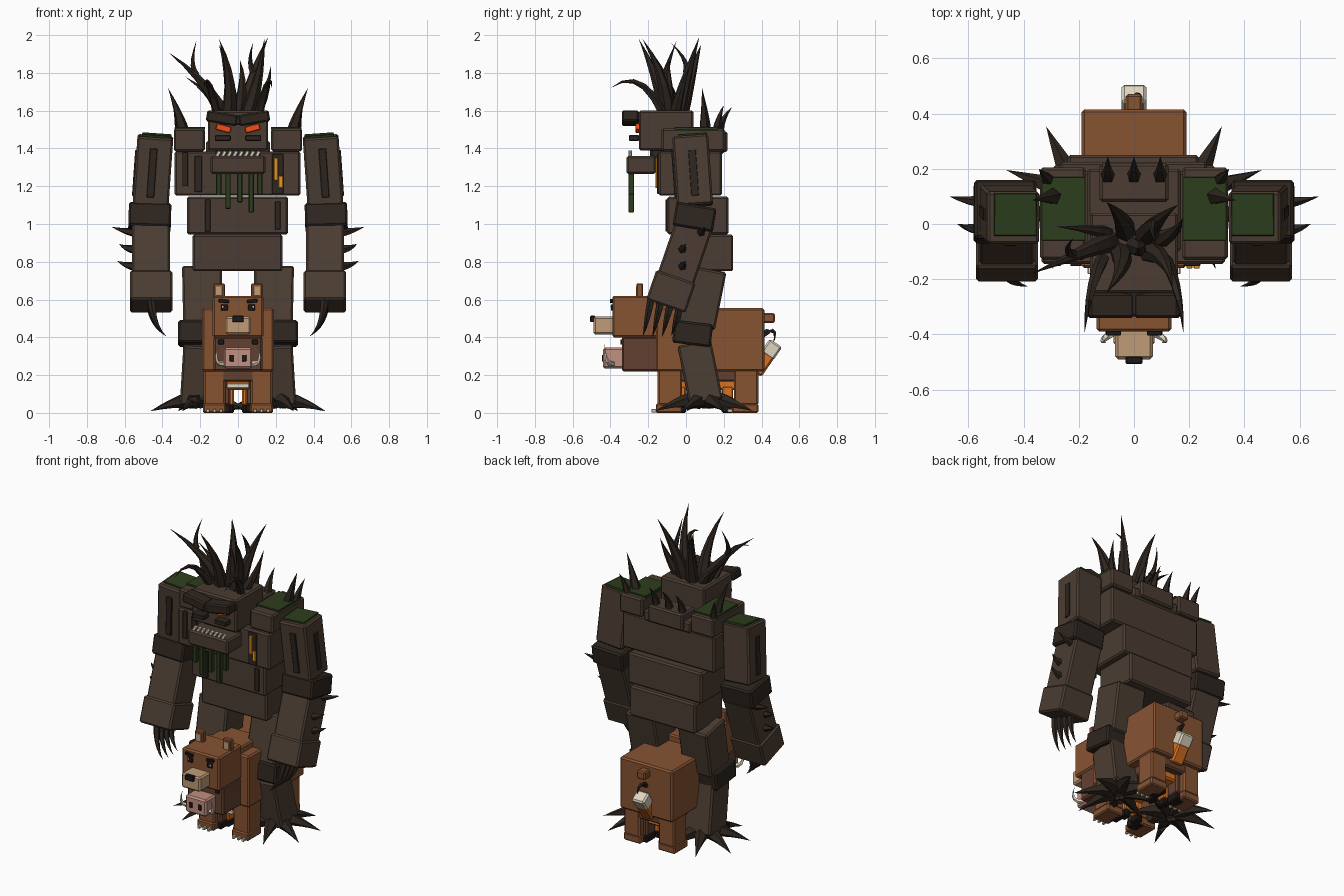
import bpy, bmesh, math
from mathutils import Vector, Euler


def mat(name, r, g, b):
    m = bpy.data.materials.new(name)
    m.diffuse_color = tuple((c / 255) ** 2.2 for c in (r, g, b)) + (1,)
    return m


BARK = mat("bark", 76, 63, 53)
DARK = mat("dark_bark", 50, 42, 36)
MOSS = mat("moss", 48, 64, 34)
GLOW = mat("ember", 245, 80, 30)
AMBER = mat("amber", 240, 150, 30)
BONE = mat("bone", 222, 212, 190)
FUR = mat("brown_fur", 134, 84, 54)
HIDE = mat("dark_hide", 98, 66, 52)
TAN = mat("tan", 190, 155, 118)
PINK = mat("pink", 192, 142, 128)
ORANGE = mat("orange_fur", 215, 112, 38)
BLACK = mat("black", 35, 31, 30)


def finish(bm, name, m):
    me = bpy.data.meshes.new(name)
    bm.to_mesh(me)
    bm.free()
    me.materials.append(m)
    ob = bpy.data.objects.new(name, me)
    bpy.context.collection.objects.link(ob)
    return ob


def box(name, c, size, m, rot=(0, 0, 0), bevel=0.01):
    """Chamfered block given by centre, size and rotation."""
    bm = bmesh.new()
    bmesh.ops.create_cube(bm, size=1)
    bmesh.ops.scale(bm, vec=size, verts=bm.verts)
    b = min(bevel, min(size) * 0.15)
    bmesh.ops.bevel(bm, geom=bm.edges[:], offset=b, segments=1, affect='EDGES')
    ob = finish(bm, name, m)
    ob.location, ob.rotation_euler = c, rot
    return ob


def span(name, x, y, z, m, bevel=0.01):
    """Block given by its ranges along the axes."""
    r = (x, y, z)
    return box(name, [(a + b) / 2 for a, b in r], [b - a for a, b in r], m, bevel=bevel)


def spike(name, a, ctrl, b, r, m=DARK, sides=5, steps=5):
    """Tapered spike along a quadratic curve."""
    a, ctrl, b = Vector(a), Vector(ctrl), Vector(b)
    bm = bmesh.new()
    rings = []
    for i in range(steps):
        t = i / steps
        p = a * (1 - t) ** 2 + ctrl * 2 * t * (1 - t) + b * t * t
        d = ((ctrl - a) * (1 - t) + (b - ctrl) * t).normalized()
        u = d.cross(Vector((0.31, 0.9, 0.23))).normalized()
        v = d.cross(u)
        rr = r * (1 - t ** 1.3)
        rings.append([bm.verts.new(p + rr * (u * math.cos(k * math.tau / sides) + v * math.sin(k * math.tau / sides)))
                      for k in range(sides)])
    tip = bm.verts.new(b)
    for k in range(sides):
        n = (k + 1) % sides
        for q, w in zip(rings, rings[1:]):
            bm.faces.new((q[k], q[n], w[n], w[k]))
        bm.faces.new((rings[-1][k], rings[-1][n], tip))
    bm.faces.new(rings[0][::-1])
    bmesh.ops.recalc_face_normals(bm, faces=bm.faces)
    return finish(bm, name, m)


# Trunk
span("chest", (-.335, .33), (-.145, .19), (1.15, 1.385), BARK)
span("waist", (-.27, .265), (-.1, .225), (.945, 1.145), BARK)
span("hips", (-.24, .235), (-.04, .25), (.75, .945), BARK)
span("neck", (-.17, .17), (-.1, .2), (1.37, 1.44), BARK)
span("back_hump", (-.125, .125), (.08, .22), (1.38, 1.49), BARK)
for i, x in enumerate((-.095, 0, .095)):
    spike("back_spike", (x, .17, 1.47), (x, .18, 1.55), (x, .245, 1.62), .028)
for x, w, y, z0, z1 in ((-.28, .03, -.147, 1.2, 1.38), (-.21, .04, -.147, 1.17, 1.36),
                        (.21, .06, -.147, 1.16, 1.37), (-.16, .03, -.102, .96, 1.13), (.21, .03, -.102, .97, 1.12)):
    span("bark_strip", (x - w / 2, x + w / 2), (y - .006, y + .01), (z0, z1), DARK)
span("chest_ember", (.19, .212), (-.162, -.14), (1.23, 1.35), AMBER)
span("chest_ember", (.215, .238), (-.162, -.14), (1.19, 1.255), AMBER)

# Head, face and jaw
span("head", (-.16, .16), (-.25, .04), (1.39, 1.6), BARK)
span("brow_bridge", (-.09, .09), (-.335, -.24), (1.525, 1.575), DARK)
span("jaw", (-.145, .145), (-.315, -.16), (1.265, 1.36), BARK)
span("jaw_joint", (-.12, .12), (-.19, -.02), (1.3, 1.4), DARK)
for s in (-1, 1):
    box("brow", (s * .085, -.295, 1.56), (.165, .09, .06), DARK, (0, -.17 * s, 0))
    box("eye", (s * .077, -.255, 1.507), (.08, .025, .034), GLOW, (0, -.25 * s, 0))
    box("cheek", (s * .08, -.275, 1.455), (.085, .055, .03), DARK)
    spike("forward_horn", (s * .11, -.12, 1.58), (s * .17, -.24, 1.84), (s * .18, -.4, 1.72), .025)
for i in range(8):
    box("tooth", (-.105 + i * .03, -.295, 1.37), (.018, .02, .036), BONE, (0, .5, 0), .003)
for x, z in ((-.102, 1.15), (-.053, 1.08), (.01, 1.115), (.07, 1.06), (.115, 1.155)):
    span("hanging_moss", (x - .014, x + .014), (-.305, -.275), (z, 1.28), MOSS)

# Branch crown
crown = [
    ((-.08, -.06, 1.57), (-.14, -.08, 1.74), (-.37, -.18, 1.91), .042),
    ((-.22, -.11, 1.79), (-.26, -.1, 1.84), (-.22, -.05, 1.97), .018),
    ((-.05, -.1, 1.57), (-.02, -.15, 1.78), (-.1, -.25, 1.98), .042),
    ((-.03, -.03, 1.57), (-.04, .03, 1.8), (-.1, .08, 1.95), .042),
    ((.04, -.05, 1.57), (.06, .0, 1.78), (.16, .07, 1.99), .045),
    ((.05, -.1, 1.57), (.12, -.1, 1.78), (.14, -.23, 1.98), .042),
    ((.0, -.08, 1.57), (.04, -.1, 1.75), (.01, -.09, 1.87), .036),
    ((.08, -.06, 1.57), (.16, -.04, 1.68), (.175, .02, 1.84), .034),
    ((-.09, -.04, 1.57), (-.12, -.02, 1.68), (-.28, -.01, 1.78), .03),
    ((.08, 0, 1.8), (.05, .02, 1.86), (.08, -.08, 1.96), .018)]
for a, c, b, r in crown:
    spike("crown_branch", a, c, b, r, sides=6)

for s in (-1, 1):
    # Shoulders
    span("shoulder", *(tuple(sorted((s * .175, s * .34))), (-.13, .205), (1.385, 1.505)), BARK)
    box("shoulder_moss", (s * .255, .055, 1.506), (.16, .23, .016), MOSS)
    spike("shoulder_spike", (s * .29, .1, 1.49), (s * .31, .1, 1.58), (s * .37, .085, 1.72), .034)
    spike("shoulder_spike", (s * .31, .16, 1.49), (s * .32, .17, 1.56), (s * .345, .2, 1.63), .025)
    # Arms
    box("upper_arm", (s * .45, .035, 1.28), (.19, .19, .37), BARK, (.07, -.07 * s, 0))
    box("arm_moss", (s * .43, .035, 1.467), (.155, .155, .016), MOSS, (.07, -.07 * s, 0))
    box("arm_strip", (s * .455, -.06, 1.27), (.04, .02, .26), DARK, (.07, -.07 * s, 0))
    box("arm_strip", (s * .547, .04, 1.27), (.012, .04, .24), DARK, (.07, -.07 * s, 0))
    box("elbow_cuff", (s * .467, .045, 1.035), (.225, .215, .125), DARK, (-.17, -.03 * s, 0))
    box("forearm", (s * .46, -.01, .84), (.2, .2, .34), BARK, (-.33, 0, 0))
    box("wrist_cuff", (s * .46, -.08, .643), (.225, .22, .165), BARK, (-.33, 0, 0))
    for y, z, l in ((.08, .97, .67), (-.02, .88, .63), (-.02, .79, .64)):
        spike("forearm_spike", (s * .545, y, z - .015), (s * .6, y, z - .01), (s * l, y + .02, z + .015), .025)
    for t in (-.08, -.027, .027, .08):
        y, z = -.107 + .94 * t, .58 - .32 * t
        spike("claw", (s * .46, y, z), (s * .45, y - .03, .46), (s * (.375 + .1 * abs(t)), y - .045, .4 + .1 * abs(t)), .022)
    # Legs
    box("thigh", (s * .188, .085, .61), (.21, .2, .31), BARK, (-.2, .02 * s, 0))
    box("knee", (s * .207, .035, .42), (.22, .205, .12), DARK, (-.12, 0, 0))
    box("shin", (s * .203, .075, .21), (.19, .18, .32), BARK, (.2, -.06 * s, 0))
    for i in range(8):
        a = math.radians(20 + 45 * i)
        dx, dy = s * math.cos(a), math.sin(a)
        spike("root_toe", (s * .2 + .03 * dx, .1 + .03 * dy, .07), (s * .2 + .13 * dx, .1 + .13 * dy, .07),
              (s * .2 + .28 * dx, .1 + .28 * dy, .01), .05)

# Bear
span("bear_body", (-.19, .19), (-.16, .415), (.22, .555), FUR)
span("bear_hump", (-.125, .125), (-.16, .06), (.54, .595), FUR)
span("bear_head", (-.135, .135), (-.39, -.15), (.4, .62), FUR)
span("bear_muzzle", (-.068, .068), (-.49, -.38), (.415, .51), TAN)
span("bear_nose", (-.03, .03), (-.507, -.48), (.48, .515), BLACK)
span("bear_tail", (-.03, .03), (.4, .47), (.475, .528), FUR)
for s in (-1, 1):
    box("bear_ear", (s * .1, -.245, .645), (.06, .035, .08), FUR)
    box("bear_ear_inner", (s * .1, -.262, .645), (.035, .008, .05), TAN)
    box("bear_brow", (s * .075, -.393, .592), (.055, .02, .018), BLACK, (0, -.1 * s, 0))
    box("bear_eye", (s * .072, -.391, .558), (.036, .014, .032), BLACK)
    box("bear_eye_glint", (s * .08, -.398, .562), (.01, .006, .01), BONE)
    for y in (-.085, .318):
        box("bear_leg", (s * .125, y, .14), (.115, .13, .2), FUR)
        box("bear_paw", (s * .125, y - .005, .025), (.122, .14, .05), FUR)
        for k in (-1, 0, 1):
            box("bear_claw", (s * .125 + k * .035, y - .082, .011), (.016, .03, .02), BONE)

# Boar
span("boar_body", (-.13, .13), (-.15, .38), (.165, .42), HIDE)
span("boar_head", (-.13, .13), (-.34, -.12), (.22, .405), HIDE)
span("boar_snout", (-.075, .075), (-.44, -.33), (.235, .345), PINK)
spike("boar_tail", (0, .4, .41), (.0, .5, .48), (.03, .46, .36), .018)
for s in (-1, 1):
    box("boar_nostril", (s * .032, -.441, .29), (.024, .01, .034), BLACK)
    box("boar_eye", (s * .09, -.342, .375), (.03, .012, .025), BLACK)
    spike("boar_tusk", (s * .07, -.39, .26), (s * .14, -.43, .25), (s * .1, -.43, .365), .016, BONE)
    for y in (-.07, .3):
        box("boar_leg", (s * .075, y, .11), (.07, .09, .14), HIDE)
        box("boar_hoof", (s * .075, y, .022), (.072, .092, .044), BLACK)

# Fox
span("fox_body", (-.065, .065), (-.12, .33), (.12, .24), ORANGE)
span("fox_bib", (-.06, .06), (-.135, -.1), (.13, .158), BONE)
for s in (-1, 1):
    for y in (-.03, .22):
        box("fox_leg", (s * .045, y, .09), (.045, .06, .1), ORANGE)
        box("fox_paw", (s * .045, y, .022), (.047, .062, .044), BLACK)
box("fox_tail", (0, .405, .265), (.085, .075, .13), ORANGE, (-.6, 0, 0))
box("fox_tail_tip", (0, .452, .335), (.09, .08, .085), BONE, (-.6, 0, 0))
